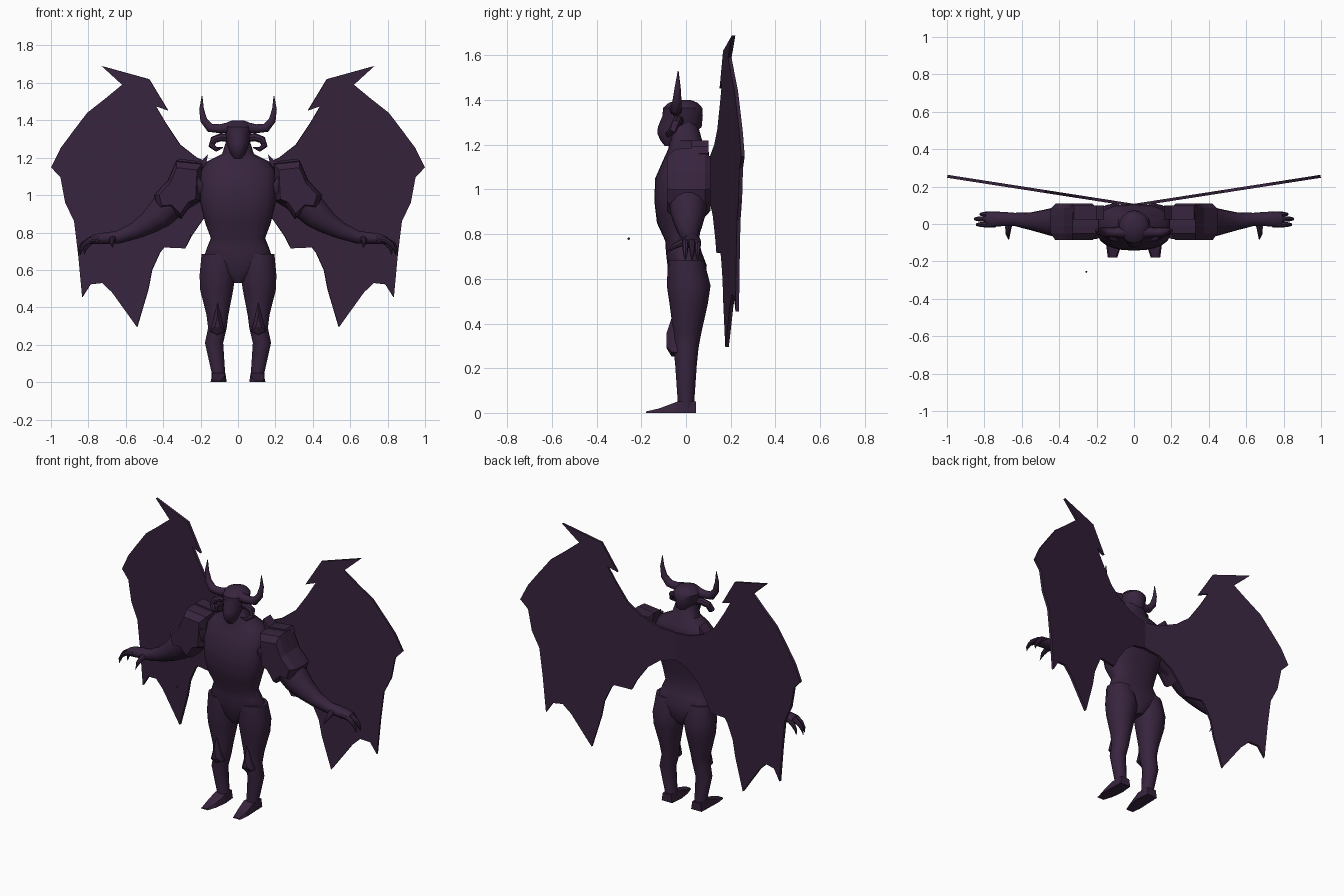
import bpy, bmesh, math
from mathutils import Vector

skin = bpy.data.materials.new("dark purple")
skin.diffuse_color = (0.038, 0.0175, 0.047, 1)


def finish(name, bm, mirror=False, smooth=True):
    bmesh.ops.recalc_face_normals(bm, faces=bm.faces)
    me = bpy.data.meshes.new(name)
    bm.to_mesh(me)
    bm.free()
    me.materials.append(skin)
    ob = bpy.data.objects.new(name, me)
    bpy.context.collection.objects.link(ob)
    if smooth:
        bpy.ops.object.select_all(action='DESELECT')
        ob.select_set(True)
        bpy.context.view_layer.objects.active = ob
        bpy.ops.object.shade_smooth_by_angle(angle=math.radians(40))
    if mirror:
        ob.modifiers.new("mirror", 'MIRROR')
    return ob


def loft(name, sections, n=16, axis=None, mirror=False, power=1.0):
    """Skin rings (x, y, z, radius across, radius in depth) along a path."""
    bm = bmesh.new()
    pts = [Vector(s[:3]) for s in sections]
    rings = []
    for i, s in enumerate(sections):
        t = Vector(axis) if axis else pts[min(i + 1, len(pts) - 1)] - pts[max(i - 1, 0)]
        t.normalize()
        ref = Vector((0, 1, 0)) if abs(t.y) < 0.8 else Vector((0, 0, 1))
        u = (ref - t * ref.dot(t)).normalized()
        v = t.cross(u)
        ring = []
        for k in range(n):
            a = 2 * math.pi * k / n
            c, d = math.cos(a), math.sin(a)
            c = math.copysign(abs(c) ** power, c)
            d = math.copysign(abs(d) ** power, d)
            ring.append(bm.verts.new(pts[i] + v * d * s[3] + u * c * s[-1]))
        rings.append(ring)
    for a, b in zip(rings, rings[1:]):
        for k in range(n):
            bm.faces.new((a[k], a[(k + 1) % n], b[(k + 1) % n], b[k]))
    bm.faces.new(rings[0])
    bm.faces.new(rings[-1])
    return finish(name, bm, mirror)


def puffed(name, outline, layers, mirror=True):
    """Front outline (x, z) stacked over layers of (y, scale)."""
    bm = bmesh.new()
    cx = sum(p[0] for p in outline) / len(outline)
    cz = sum(p[1] for p in outline) / len(outline)
    rings = [[bm.verts.new((cx + (x - cx) * s, y, cz + (z - cz) * s))
              for x, z in outline] for y, s in layers]
    n = len(outline)
    for a, b in zip(rings, rings[1:]):
        for k in range(n):
            bm.faces.new((a[k], a[(k + 1) % n], b[(k + 1) % n], b[k]))
    bm.faces.new(rings[0])
    bm.faces.new(rings[-1])
    return finish(name, bm, mirror, smooth=False)


# torso and neck
UP = (0, 0, 1)
loft("torso", [(0, y, z, rx, ry) for z, y, rx, ry in (
    (.53, .01, .025, .05), (.58, .01, .09, .08), (.66, .005, .185, .088),
    (.72, -.01, .165, .08), (.77, -.018, .145, .075), (.85, -.035, .175, .095),
    (.95, -.03, .2, .112), (1.05, -.02, .205, .118), (1.13, .002, .2, .105),
    (1.18, .01, .165, .09), (1.22, .0, .085, .072), (1.3, -.01, .06, .06))],
     24, UP, power=.85)

# head with forward muzzle
loft("head", [(0, y, z, rx, ry) for z, y, rx, ry in (
    (1.195, -.075, .02, .02), (1.22, -.065, .04, .05), (1.25, -.045, .052, .083),
    (1.28, -.028, .06, .098), (1.33, -.015, .072, .09), (1.365, -.015, .08, .088),
    (1.388, -.012, .062, .065), (1.4, -.008, .03, .03))], 14, UP)

# upswept horns and curled lower horns
loft("horn", [(.05, -.045, 1.36, .03), (.1, -.045, 1.355, .025),
              (.15, -.045, 1.36, .025), (.183, -.04, 1.4, .02),
              (.195, -.037, 1.46, .013), (.192, -.035, 1.53, .002)], 10, mirror=True)
loft("curled_horn", [(.05, -.03, 1.305, .022), (.09, -.035, 1.31, .022),
                     (.13, -.045, 1.295, .02), (.142, -.06, 1.265, .017),
                     (.115, -.08, 1.245, .013), (.08, -.09, 1.255, .003)], 8, mirror=True)

# legs
loft("leg", [(.105, .0, .685, .092, .08), (.11, .012, .57, .098, .098),
             (.114, .012, .49, .09, .086), (.11, .006, .36, .06, .063),
             (.11, .0, .29, .051, .056), (.128, .0, .21, .05, .048),
             (.105, .0, .05, .037, .037), (.105, .002, 0, .04, .042)],
     14, UP, mirror=True)

# wedge feet
bm = bmesh.new()
rows = [[bm.verts.new(p) for p in ((x0, y, 0), (x1, y, 0), (x1 - .008, y, h), (x0 + .008, y, h))]
        for y, x0, x1, h in ((.045, .068, .142, .05), (-.04, .06, .145, .05),
                             (-.12, .07, .148, .02), (-.18, .09, .14, .006))]
for a, b in zip(rows, rows[1:]):
    for k in range(4):
        bm.faces.new((a[k], a[(k + 1) % 4], b[(k + 1) % 4], b[k]))
bm.faces.new(rows[0])
bm.faces.new(rows[-1])
finish("foot", bm, True, False)

# pointed shin guards
puffed("shin_guard", [(.108, .43), (.135, .33), (.15, .27), (.11, .25), (.07, .27), (.085, .33)],
       [(-.035, 1), (-.065, .95), (-.088, .35)])

# arms
loft("arm", [(.2, .01, 1.08, .1, .09), (.32, .01, 1.0, .095, .09),
             (.42, .01, .895, .08, .08), (.48, .012, .85, .062, .065),
             (.55, .015, .81, .046, .048), (.64, .025, .775, .035, .035),
             (.7, .027, .77, .032, .038), (.76, .025, .765, .028, .042),
             (.79, .025, .76, .02, .035)], 14, mirror=True)

# clawed fingers and thumb
for i, (y, dx) in enumerate(((-.003, -.01), (.027, 0), (.052, -.03))):
    loft(f"finger_{i + 1}", [(.74, y, .768, .016), (.79 + dx / 2, y, .762, .016),
                             (.83 + dx, y, .738, .013), (.848 + dx, y, .71, .009),
                             (.853 + dx, y, .68, .001)], 8, mirror=True)
loft("thumb", [(.665, .02, .768, .02), (.672, -.02, .762, .017),
               (.674, -.055, .745, .012), (.668, -.09, .715, .001)], 8, mirror=True)

# jagged shoulder armour with collar spike
puffed("shoulder_guard", [(.19, 1.17), (.33, 1.185), (.375, 1.08), (.45, 1.0), (.43, .925),
                          (.365, .93), (.305, .87), (.25, .95), (.2, .97)],
       [(-.085, .78), (-.05, .97), (-.01, 1), (.05, 1), (.085, .95), (.11, .75)])
puffed("collar_spike", [(.16, 1.22), (.2, 1.18), (.32, 1.195), (.34, 1.16), (.18, 1.12)],
       [(.025, 1), (.1, 1)])

# bat wings swept back, sharing a seam on the spine
outline = [(0, 1.14), (.1, 1.15), (.22, 1.2), (.31, 1.27), (.39, 1.39), (.44, 1.475),
           (.374, 1.452), (.476, 1.62), (.73, 1.69), (.62, 1.59), (.71, 1.516),
           (.807, 1.44), (.887, 1.335), (.95, 1.25), (1, 1.148), (.95, 1.095),
           (.925, .96), (.877, .86), (.855, .68), (.834, .454), (.79, .523),
           (.727, .53), (.674, .48), (.54, .294), (.48, .497), (.46, .6),
           (.417, .694), (.396, .72), (.283, .715), (.25, .78), (.18, .88),
           (.1, .94), (0, .965)]
bm = bmesh.new()
bm.faces.new([bm.verts.new((x * .998, .1 + .155 * x, z)) for x, z in outline])
wing = finish("wings", bm, True, False)
thick = wing.modifiers.new("thickness", 'SOLIDIFY')
thick.thickness = .016
thick.offset = 0

# small floating speck
bm = bmesh.new()
bmesh.ops.create_icosphere(bm, subdivisions=1, radius=.006)
bmesh.ops.translate(bm, verts=bm.verts, vec=(-.255, -.256, .78))
finish("floating_speck", bm)
